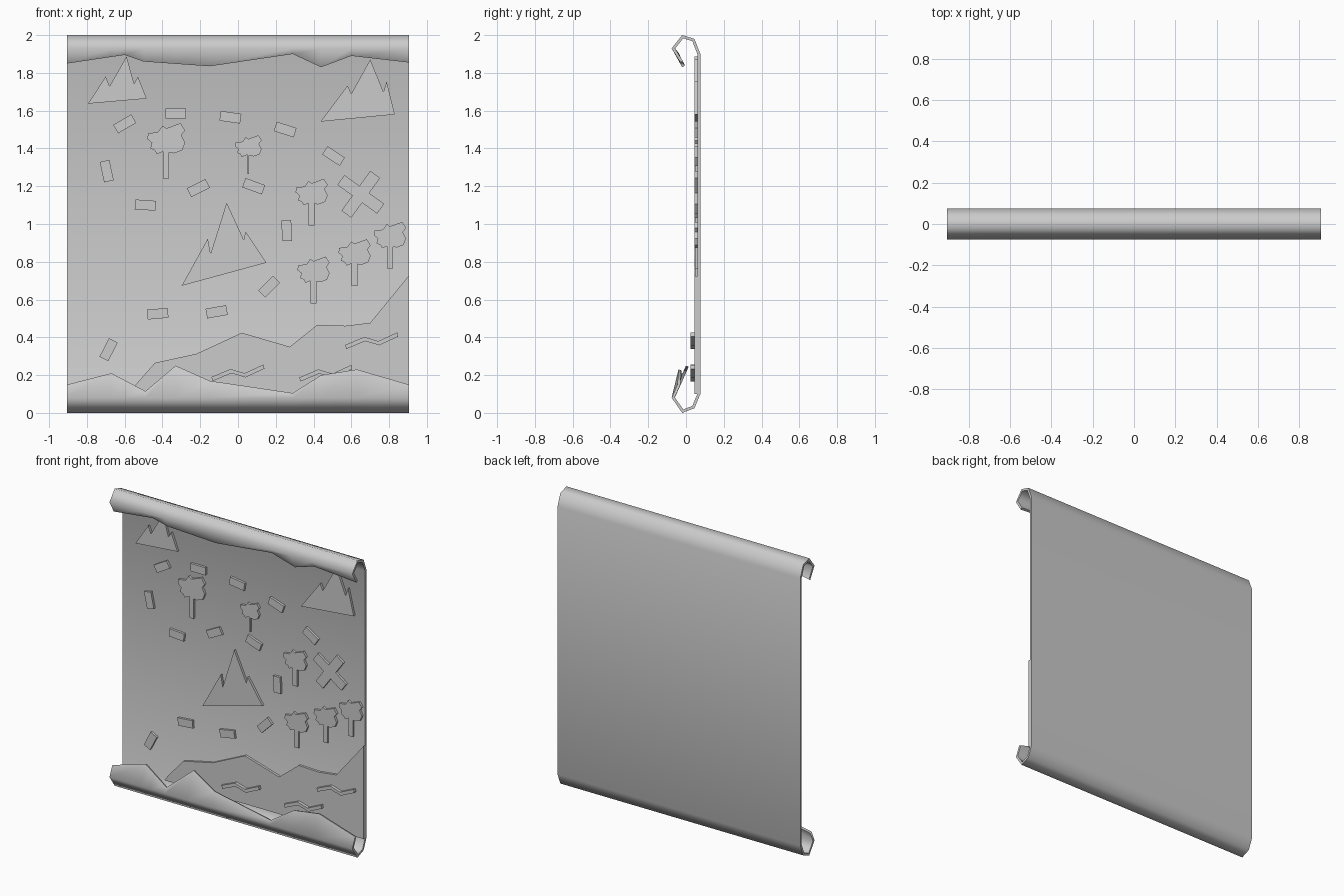
import bpy, bmesh
from math import radians
from mathutils import Matrix, Vector

cube = bpy.data.objects.get("Cube")
if cube:
    bpy.data.objects.remove(cube, do_unlink=True)

paper = bpy.data.materials.new("plain grey")
paper.use_nodes = True
GREY = (0.6, 0.6, 0.6, 1)
paper.diffuse_color = GREY
paper.node_tree.nodes["Principled BSDF"].inputs["Base Color"].default_value = GREY

HALF = 0.904              # half width of the sheet
FRONT, BACK = 0.045, 0.066  # depth range of the raised shapes


def finish(name, bm):
    bmesh.ops.recalc_face_normals(bm, faces=bm.faces[:])
    mesh = bpy.data.meshes.new(name)
    bm.to_mesh(mesh)
    bm.free()
    mesh.materials.append(paper)
    ob = bpy.data.objects.new(name, mesh)
    bpy.context.collection.objects.link(ob)
    return ob


def plate(name, outline, front=FRONT, back=BACK):
    """Extrude an (x, z) outline through the given depth range."""
    bm = bmesh.new()
    face = bm.faces.new([bm.verts.new((x, front, z)) for x, z in outline])
    new = bmesh.ops.extrude_face_region(bm, geom=[face])["geom"]
    bmesh.ops.translate(bm, vec=(0, back - front, 0),
                        verts=[v for v in new if isinstance(v, bmesh.types.BMVert)])
    return finish(name, bm)


def placed(outline, x, z, angle=0, scale=1):
    turn = Matrix.Rotation(radians(angle), 2)
    return [turn @ Vector(p) * scale + Vector((x, z)) for p in outline]


def sample(edge, x):
    """Interpolate the (y, z) of a torn edge at x."""
    for a, b in zip(edge, edge[1:]):
        if x <= b[0]:
            t = (x - a[0]) / (b[0] - a[0])
            return tuple(a[i] + (b[i] - a[i]) * t for i in (1, 2))
    return edge[-1][1:]


# Sheet with curled, torn ends: edge points are (x, y, z)
top_edge = [(-HALF, -.03, 1.85), (-.6, -.05, 1.895), (-.5, -.035, 1.86), (-.15, -.02, 1.835),
            (.29, -.055, 1.9), (.44, -.02, 1.83), (.6, -.05, 1.89), (HALF, -.03, 1.855)]
bottom_edge = [(-HALF, -.045, .15), (-.67, -.025, .21), (-.49, -.06, .115), (-.33, 0, .25),
               (-.15, -.035, .17), (.29, -.065, .105), (.44, -.035, .2), (.63, -.04, .23),
               (HALF, -.045, .15)]
roll = [(-.076, 1.93), (-.02, 2), (.045, 1.98), (.076, 1.9),
        (.076, .1), (.045, .025), (-.02, 0), (-.076, .08)]

bm = bmesh.new()
columns = []
for x in sorted({p[0] for p in top_edge + bottom_edge}):
    profile = [sample(top_edge, x)] + roll + [sample(bottom_edge, x)]
    columns.append([bm.verts.new((x, y, z)) for y, z in profile])
for a, b in zip(columns, columns[1:]):
    for i in range(len(a) - 1):
        bm.faces.new((a[i], b[i], b[i + 1], a[i + 1]))
sheet = finish("scroll_sheet", bm)
# Face the surface outward, then thicken it inward
if max(sheet.data.polygons, key=lambda p: p.area).normal.y < 0:
    sheet.data.flip_normals()
solid = sheet.modifiers.new("thickness", "SOLIDIFY")
solid.thickness = 0.015
solid.offset = -1
solid.use_even_offset = True
bpy.ops.object.select_all(action="DESELECT")
bpy.context.view_layer.objects.active = sheet
sheet.select_set(True)
bpy.ops.object.modifier_apply(modifier=solid.name)
bpy.ops.object.shade_smooth_by_angle(angle=radians(80))

# Mountains
plate("mountain_left", [(-.795, 1.637), (-.7, 1.78), (-.68, 1.73), (-.59, 1.887),
                        (-.55, 1.743), (-.53, 1.78), (-.483, 1.664)])
plate("mountain_right", [(.437, 1.542), (.58, 1.733), (.6, 1.69), (.7, 1.87),
                         (.77, 1.7), (.787, 1.755), (.83, 1.58)])
plate("mountain_middle", [(-.298, .673), (-.16, .922), (-.145, .843), (-.06, 1.113),
                          (.03, .917), (.04, .96), (.15, .795)])

# Trees: canopy base position, canopy width, trunk half width
canopy = [(-.48, .55), (-.22, .58), (-.1, .75), (0, .68), (.38, .82), (.5, .63), (.4, .5),
          (.5, .3), (.42, .1), (.2, .02), (-.05, .08), (-.25, 0), (-.3, .1), (-.42, .15),
          (-.38, .3), (-.5, .4)]
trees = [(-.38, 1.37, .2, .016), (.055, 1.355, .14, .004), (.39, 1.1, .17, .016),
         (.4, .688, .17, .016), (.617, .78, .17, .016), (.805, .872, .17, .016)]
for i, (x, z, width, trunk) in enumerate(trees, 1):
    plate(f"tree_canopy_{i}", placed(canopy, x, z, scale=width))
    low, high = z - .64 * width, z + .1 * width
    plate(f"tree_trunk_{i}", [(x - trunk, low), (x + trunk, low), (x + trunk, high), (x - trunk, high)],
          FRONT + .003)

# Dashed trail: position and angle
dash = [(-.055, -.026), (.055, -.026), (.055, .026), (-.055, .026)]
trail = [(-.685, .335, 63), (-.425, .525, 5), (-.113, .535, 10), (.165, .668, 45),
         (.258, .965, 93), (.083, 1.2, -20), (-.21, 1.19, 27), (-.49, 1.1, -4),
         (-.695, 1.28, 102), (-.6, 1.53, 30), (-.33, 1.585, 0), (-.04, 1.565, -8),
         (.25, 1.5, -18), (.506, 1.36, -33)]
for i, (x, z, angle) in enumerate(trail, 1):
    plate(f"trail_dash_{i}", placed(dash, x, z, angle))

# Cross marking the spot
arm, half = .13, .032
cross = []
for quarter in range(4):
    cross += placed([(arm, -half), (arm, half), (half, half)], 0, 0, 90 * quarter)
plate("cross_mark", placed(cross, .65, 1.157, -36))

# Sea and its waves
plate("sea", [(-.55, .14), (-.44, .265), (-.22, .313), (.02, .424), (.274, .35), (.42, .466),
              (.57, .461), (.7, .477), (HALF, .726), (HALF, .1), (-.58, .1)])
crest = [(0, 0), (.1, .042), (.175, .02), (.275, .066)]
wave = crest + [(x + .005, z - .022) for x, z in reversed(crest)]
for i, (x, z) in enumerate([(.568, .36), (.325, .188), (-.14, .19)], 1):
    plate(f"wave_{i}", placed(wave, x, z), .025, .047)
